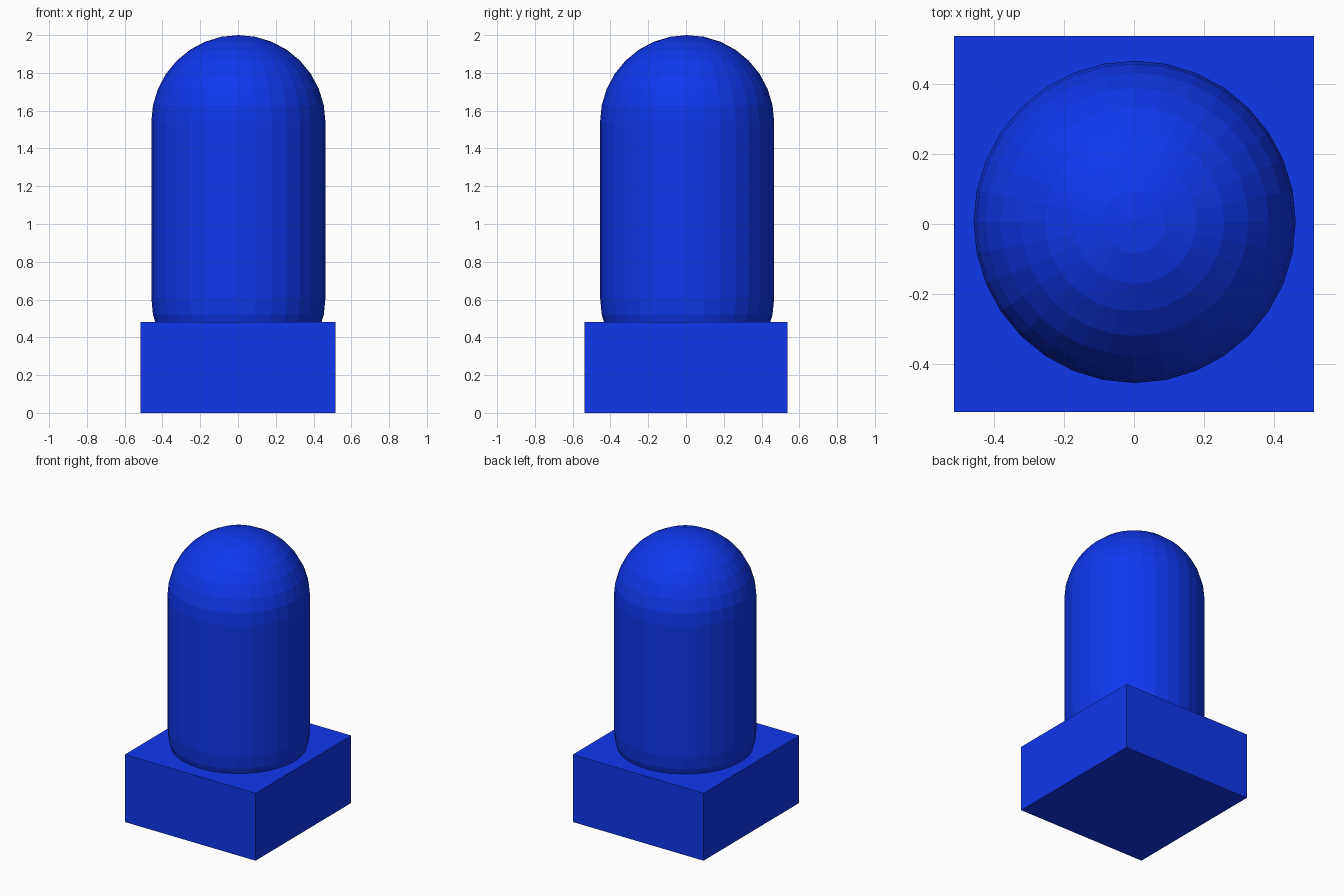
import bpy, bmesh
from math import sin, cos, pi
from mathutils import Matrix

if "Cube" in bpy.data.objects:
    bpy.data.objects.remove(bpy.data.objects["Cube"])

blue = bpy.data.materials.new("blue")
blue.diffuse_color = (0.005, 0.038, 0.85, 1)
blue.use_nodes = True
blue.node_tree.nodes["Principled BSDF"].inputs["Base Color"].default_value = blue.diffuse_color


def add_object(name, bm):
    bmesh.ops.recalc_face_normals(bm, faces=bm.faces)
    mesh = bpy.data.meshes.new(name)
    bm.to_mesh(mesh)
    bm.free()
    mesh.materials.append(blue)
    obj = bpy.data.objects.new(name, mesh)
    bpy.context.collection.objects.link(obj)
    return obj


# Rectangular base block
bm = bmesh.new()
bmesh.ops.create_cube(bm, size=1, matrix=Matrix.Translation((0, 0, 0.24))
                      @ Matrix.Diagonal((1.03, 1.076, 0.48, 1)))
add_object("base_block", bm)

# Capsule body: half-round profile spun about z, lower end sunk in the base
RADIUS, LOW, HIGH, SEGMENTS = 0.461, 0.61, 1.539, 32
angles = [i * pi / 16 for i in range(9)]
profile = [(RADIUS * sin(a), HIGH + RADIUS * cos(a)) for a in angles]
profile += [(RADIUS * cos(a), LOW - RADIUS * sin(a)) for a in angles]
bm = bmesh.new()
verts = [bm.verts.new((r, 0, z)) for r, z in profile]
edges = [bm.edges.new(pair) for pair in zip(verts, verts[1:])]
bmesh.ops.spin(bm, geom=verts + edges, cent=(0, 0, 0), axis=(0, 0, 1),
               angle=2 * pi, steps=SEGMENTS)
bmesh.ops.remove_doubles(bm, verts=bm.verts, dist=0.0005)
capsule = add_object("capsule_body", bm)
capsule.location = (0.002, 0.006, 0)
